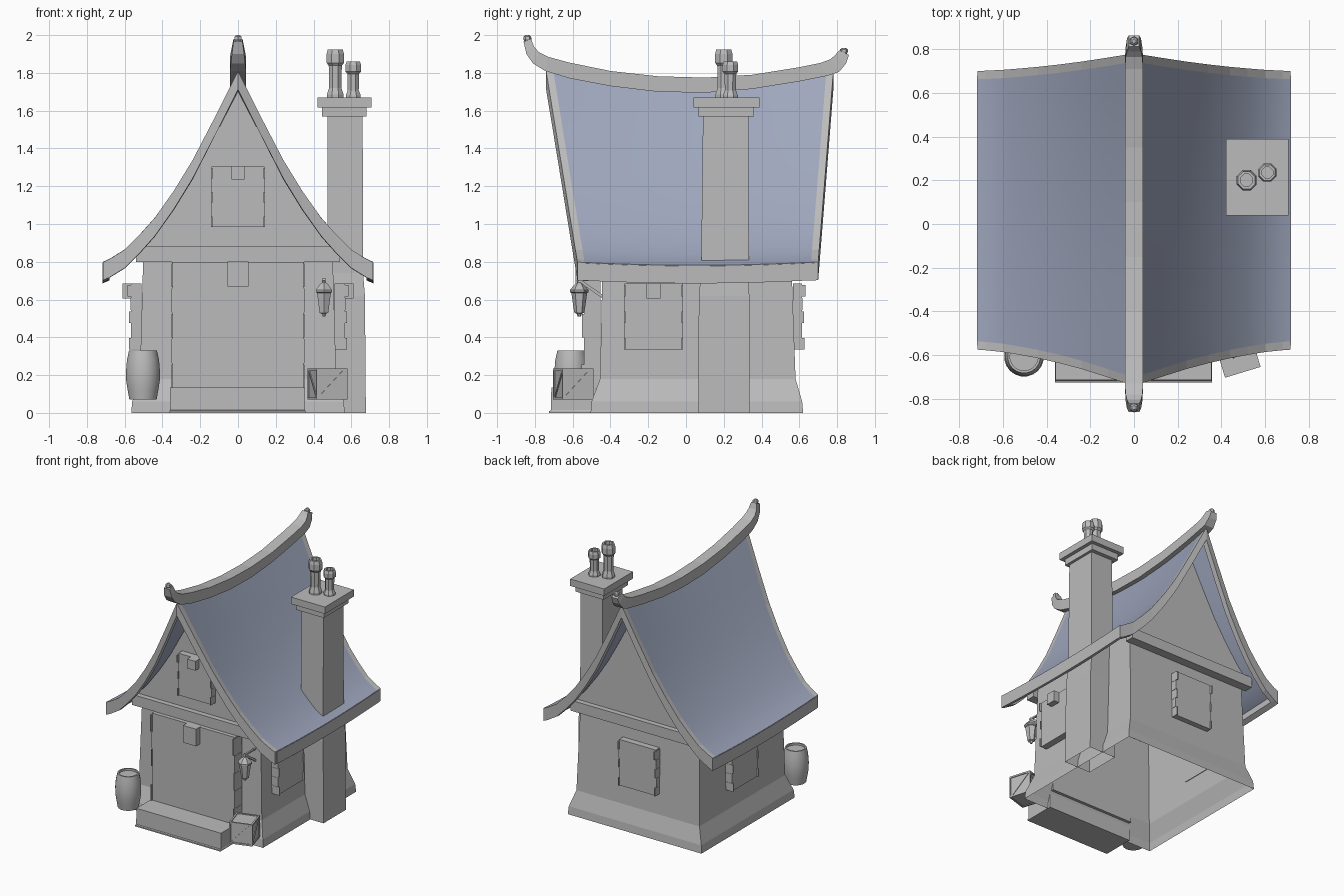
import bpy, bmesh, math
from mathutils import Vector, Matrix

if "Cube" in bpy.data.objects:
    bpy.data.objects.remove(bpy.data.objects["Cube"])


def material(name, col):
    m = bpy.data.materials.new(name)
    m.diffuse_color = (*col, 1)
    m.use_nodes = True
    m.node_tree.nodes["Principled BSDF"].inputs["Base Color"].default_value = m.diffuse_color
    return m


GREY = material("stone_grey", (0.5, 0.5, 0.5))
BLUE = material("slate_blue", (0.345, 0.385, 0.51))


def make(name, verts, faces, mat=GREY, smooth=None):
    me = bpy.data.meshes.new(name)
    bm = bmesh.new()
    vs = [bm.verts.new(v) for v in verts]
    for f in faces:
        bm.faces.new([vs[i] for i in f])
    bmesh.ops.recalc_face_normals(bm, faces=bm.faces)
    bm.to_mesh(me)
    bm.free()
    me.materials.append(mat)
    ob = bpy.data.objects.new(name, me)
    bpy.context.collection.objects.link(ob)
    if smooth:
        bpy.ops.object.select_all(action='DESELECT')
        ob.select_set(True)
        bpy.context.view_layer.objects.active = ob
        bpy.ops.object.shade_smooth_by_angle(angle=math.radians(smooth))
    return ob


def loft(name, rings, caps=(True, True), mat=GREY, smooth=None):
    """Skin a stack of equal-sized closed rings."""
    n = len(rings[0])
    faces = [(k * n + i, k * n + (i + 1) % n, (k + 1) * n + (i + 1) % n, (k + 1) * n + i)
             for k in range(len(rings) - 1) for i in range(n)]
    if caps[0]:
        faces.append(tuple(range(n)))
    if caps[1]:
        faces.append(tuple(range((len(rings) - 1) * n, len(rings) * n)))
    return make(name, [v for r in rings for v in r], faces, mat, smooth)


def rect(x0, x1, y0, y1, z):
    return [(x0, y0, z), (x1, y0, z), (x1, y1, z), (x0, y1, z)]


def box(name, x0, x1, y0, y1, z0, z1):
    return loft(name, [rect(x0, x1, y0, y1, z0), rect(x0, x1, y0, y1, z1)])


def lathe(name, profile, n, x, y, smooth=None):
    turn = [(i + 0.5) * math.tau / n for i in range(n)]
    return loft(name, [[(x + r * math.cos(a), y + r * math.sin(a), z) for a in turn]
                       for r, z in profile], smooth=smooth)


def bar(name, p, q, r):
    p, q = Vector(p), Vector(q)
    rot = (q - p).to_track_quat('Z', 'Y')
    corners = [Vector((a * r, b * r, 0)) for a, b in ((-1, -1), (1, -1), (1, 1), (-1, 1))]
    return loft(name, [[e + rot @ c for c in corners] for e in (p, q)])


# ---- house walls: open-bottomed shell with a flared plinth
loft("walls", [rect(-x, x, y0, y1, z) for z, x, y0, y1 in (
    (0, .565, -.505, .62), (.06, .56, -.50, .615), (.18, .52, -.455, .58),
    (.88, .50, -.44, .555))], caps=(False, False))

# ---- roof: curved cross-section that sags along its length
HALF = [(0, 1.81), (.12, 1.57), (.24, 1.34), (.34, 1.18), (.44, 1.04),
        (.52, .95), (.60, .87), (.68, .82), (.715, .804)]
PROFILE = [(-x, z) for x, z in HALF[:0:-1]] + HALF
Y_STEPS = 12


def edge_y(z, inset):
    f = max(0, z - .806)
    return -.575 - .165 * f + inset, .70 + .08 * f - inset


def sag(y, z):
    k = .022 + .078 * max(0, (z - .8))
    return k * max(0, 1 - ((y - .05) / .72) ** 2)


def roof_point(x, z, t, drop, span):
    a, b = span(z)
    y = a + (b - a) * t
    return (x, y, z - sag(y, z) - drop)


def roof_slab(name, section, span, steps, top, bottom, mat, smooth=None):
    rings = []
    for k in range(steps + 1):
        t = k / steps
        rings.append([roof_point(x, z, t, top, span) for x, z in section] +
                     [roof_point(x, z, t, bottom, span) for x, z in reversed(section)])
    n, m = len(section), 2 * len(section)
    faces = [(k * m + i, k * m + (i + 1) % m, (k + 1) * m + (i + 1) % m, (k + 1) * m + i)
             for k in range(steps) for i in range(m)]
    for base in (0, steps * m):   # end strips as quads
        faces += [(base + i, base + i + 1, base + m - 2 - i, base + m - 1 - i)
                  for i in range(n - 1)]
    return make(name, [v for r in rings for v in r], faces, mat, smooth)


roof_slab("roof", PROFILE, lambda z: edge_y(z, .038), Y_STEPS, 0, .05, BLUE, 30)
roof_slab("front_bargeboard", PROFILE,
          lambda z: (edge_y(z, 0)[0], edge_y(z, .038)[0]), 1, 0, .097, GREY)
roof_slab("back_bargeboard", PROFILE,
          lambda z: (edge_y(z, .038)[1], edge_y(z, 0)[1]), 1, 0, .097, GREY)
for side, s in (("left", -1), ("right", 1)):
    roof_slab(side + "_eave_board", [(s * .68, .82), (s * .717, .803)],
              lambda z: edge_y(z, .02), Y_STEPS, .003, .095, GREY)

# ---- ridge beam with upturned, narrowing ends: (y bottom, z bottom, y top, z top, half width)
RIDGE = [(-.86, 1.965, -.82, 1.98, .024), (-.845, 1.90, -.805, 1.94, .032),
         (-.81, 1.85, -.78, 1.91, .038), (-.745, 1.81, -.73, 1.885, .042),
         (-.62, 1.772, -.62, 1.855, .042), (-.40, 1.73, -.40, 1.81, .042),
         (-.15, 1.70, -.15, 1.782, .042), (.10, 1.695, .10, 1.775, .042),
         (.35, 1.715, .35, 1.79, .042), (.60, 1.755, .60, 1.83, .042),
         (.75, 1.785, .71, 1.852, .042), (.81, 1.805, .765, 1.872, .038),
         (.848, 1.85, .79, 1.895, .032), (.863, 1.895, .812, 1.92, .024)]
loft("ridge_beam", [[(-w, yb, zb), (w, yb, zb), (w, yt, zt), (-w, yt, zt)]
                    for yb, zb, yt, zt, w in RIDGE])
for name, y, z in (("front_finial", -.84, 1.96), ("back_finial", .836, 1.893)):
    lathe(name, [(.012, z), (.022, z + .02), (.02, z + .032), (.01, z + .04)], 6, 0, y)

# ---- gables and the tie beams under them
for name, y, s in (("front", -.45, -1), ("back", .565, 1)):
    pts = [(x, z - sag(y, z) - .055) for x, z in PROFILE if abs(x) < .53]
    pts = [(pts[0][0], .85)] + pts + [(pts[-1][0], .85)]
    loft(name + "_gable", [[(x, yy, z) for x, z in pts] for yy in (y, y + s * .02)])
    box(name + "_tie_beam", -.54, .54, *sorted((y - s * .01, y + s * .06)), .80, .88)


# ---- doors and windows: thick panel with uneven side stones and a keystone
def opening(name, centre, angle, half, z0, z1, depth, key):
    parts = [box(name + "_panel", -half, half, -depth, -.002, z0, z1)]
    bands = [.012, -.004, .01, .002, .018]
    h = (z1 - z0) / len(bands)
    for s in (-1, 1):
        for i, extra in enumerate(bands):
            parts.append(box(name + "_side_stone", *sorted((s * (half + .002), s * (half - .005))),
                             -depth - extra, -.002, z0 + i * h, z0 + (i + 1) * h - .008))
    if key:
        kw, kh = key
        parts.append(box(name + "_keystone", -kw, kw, -depth - .045, -.002, z1 - kh, z1 + .001))
    m = Matrix.Translation(centre) @ Matrix.Rotation(angle, 4, 'Z')
    for p in parts:
        p.data.transform(m)


Q = math.pi / 2
opening("door", (0, -.45, 0), 0, .35, .13, .80, .09, (.055, .13))
opening("gable_hatch", (0, -.47, 0), 0, .14, .985, 1.305, .05, (.035, .07))
opening("right_window", (.509, -.172, 0), Q, .153, .335, .685, .057, (.038, .08))
opening("left_window", (-.509, .10, 0), -Q, .153, .335, .685, .057, (.038, .08))
opening("back_window", (-.02, .565, 0), 2 * Q, .155, .335, .685, .05, None)

# ---- doorstep with a slightly wider foot
loft("doorstep", [rect(-.362, .357, -.724, -.48, 0), rect(-.362, .357, -.724, -.48, .01),
                  rect(-.36, .355, -.715, -.48, .014), rect(-.36, .355, -.713, -.48, .135)])

# ---- chimney, caps and hollow pots
loft("chimney_stack", [rect(.455, .677, .065, .335, 0), rect(.46, .672, .068, .335, .62),
                       rect(.472, .662, .08, .333, .74), rect(.475, .66, .09, .33, 1.58)],
     caps=(False, True))
box("chimney_lower_cap", .445, .68, .065, .36, 1.57, 1.617)
box("chimney_upper_cap", .42, .707, .04, .388, 1.617, 1.67)
for name, x, y, r, h in (("tall_pot", .515, .20, .05, .255), ("short_pot", .61, .235, .045, .19)):
    lathe(name, [(r * f, 1.67 + h * g) for f, g in (
        (.95, 0), (.95, .06), (.7, .2), (.75, .66), (1, .72), (1, .9), (.85, 1),
        (.6, 1), (.6, .7))], 8, x, y)

# ---- barrel with a sunken lid
lathe("barrel", [(.073, .07), (.082, .12), (.09, .17), (.091, .22), (.086, .28), (.075, .33),
                 (.064, .33), (.064, .315)], 20, -.503, -.607, 30)

# ---- crate: core, edge rails and diagonal braces
R, LO, HI = .085, .07, .235
crate = [box("crate_core", -.079, .079, -.079, .079, LO + .004, HI - .006)]
for a in (-1, 1):
    e = sorted((a * R, a * (R - .012)))
    for z in (LO, HI - .012):
        crate.append(box("crate_rail", -R, R, *e, z, z + .012))
        crate.append(box("crate_rail", *e, -R, R, z, z + .012))
    for b in (-1, 1):
        crate.append(box("crate_post", *e, *sorted((b * R, b * (R - .012))), LO, HI))
    crate.append(bar("crate_brace", (-.07, a * .077, LO + .01), (.07, a * .077, HI - .01), .006))
    crate.append(bar("crate_brace", (a * .077, -.07, LO + .01), (a * .077, .07, HI - .01), .006))
for ob in crate:
    ob.data.transform(Matrix.Translation((.473, -.597, 0)) @ Matrix.Rotation(math.radians(17), 4, 'Z'))

# ---- lantern hanging from a bracket
lathe("lantern", [(.008, .51), (.014, .525), (.026, .53), (.028, .54), (.042, .635), (.05, .64),
                  (.05, .65), (.025, .68), (.012, .69), (.008, .715)], 6, .455, -.565)
bar("lantern_bracket", (.455, -.575, .708), (.455, -.44, .615), .008)
bar("lantern_arm", (.455, -.575, .705), (.455, -.44, .705), .006)
